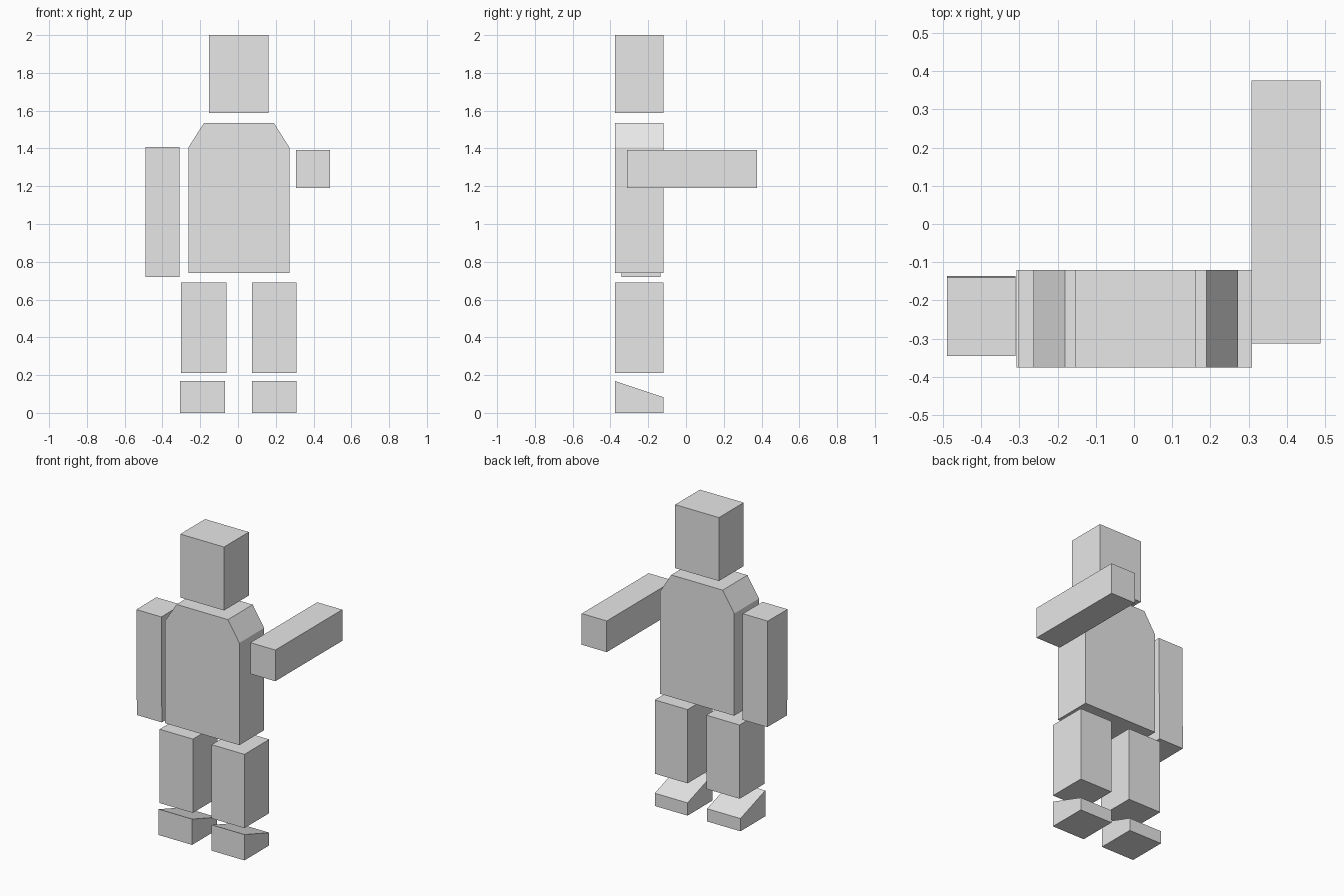
import bpy
import math

if "Cube" in bpy.data.objects:
    bpy.data.objects.remove(bpy.data.objects["Cube"], do_unlink=True)

grey = bpy.data.materials.new("plain_grey")
grey.use_nodes = True
COLOUR = (0.8, 0.8, 0.8, 1)
grey.diffuse_color = COLOUR
grey.node_tree.nodes["Principled BSDF"].inputs["Base Color"].default_value = COLOUR

FRONT, BACK = -0.375, -0.12


def block(name, x, y, z):
    """Box spanning the given ranges."""
    spans = (x, y, z)
    bpy.ops.mesh.primitive_cube_add(size=1, location=[(a + b) / 2 for a, b in spans])
    ob = bpy.context.object
    ob.name = name
    ob.scale = [b - a for a, b in spans]
    ob.data.materials.append(grey)
    return ob


def prism(name, profile, place, start, end):
    """Convex profile swept from start to end; place maps (u, v, depth) to a point."""
    n = len(profile)
    verts = [place(u, v, d) for d in (start, end) for u, v in profile]
    faces = [tuple(range(n)), tuple(range(2 * n - 1, n - 1, -1))]
    faces += [(i, i + n, (i + 1) % n + n, (i + 1) % n) for i in range(n)]
    mesh = bpy.data.meshes.new(name)
    mesh.from_pydata(verts, [], faces)
    ob = bpy.data.objects.new(name, mesh)
    bpy.context.collection.objects.link(ob)
    mesh.materials.append(grey)
    # Make the normals point outwards
    bpy.context.view_layer.objects.active = ob
    bpy.ops.object.mode_set(mode="EDIT")
    bpy.ops.mesh.select_all(action="SELECT")
    bpy.ops.mesh.normals_make_consistent(inside=False)
    bpy.ops.object.mode_set(mode="OBJECT")
    return ob


# Head and torso with cut shoulders
block("head", (-0.153, 0.162), (FRONT, BACK), (1.587, 2.0))
torso_profile = [(-0.263, 0.74), (0.272, 0.74), (0.272, 1.405),
                 (0.19, 1.535), (-0.18, 1.535), (-0.263, 1.405)]
prism("torso", torso_profile, lambda u, v, d: (u, d, v), FRONT, BACK)

# Hanging right arm, left arm stretched backwards
right_arm = block("right_arm", (-0.49, -0.31), (-0.343, -0.138), (0.72, 1.408))
right_arm.rotation_euler.x = math.radians(0.4)
block("left_arm", (0.308, 0.488), (-0.313, 0.375), (1.19, 1.393))

# Legs and wedge feet
foot_profile = [(FRONT, 0), (BACK, 0), (BACK, 0.083), (FRONT, 0.168)]
for side, leg_x, foot_x in (("right", (-0.302, -0.062), (-0.308, -0.068)),
                            ("left", (0.073, 0.309), (0.073, 0.309))):
    block(side + "_leg", leg_x, (FRONT, BACK), (0.21, 0.69))
    prism(side + "_foot", foot_profile, lambda u, v, d: (d, u, v), *foot_x)
